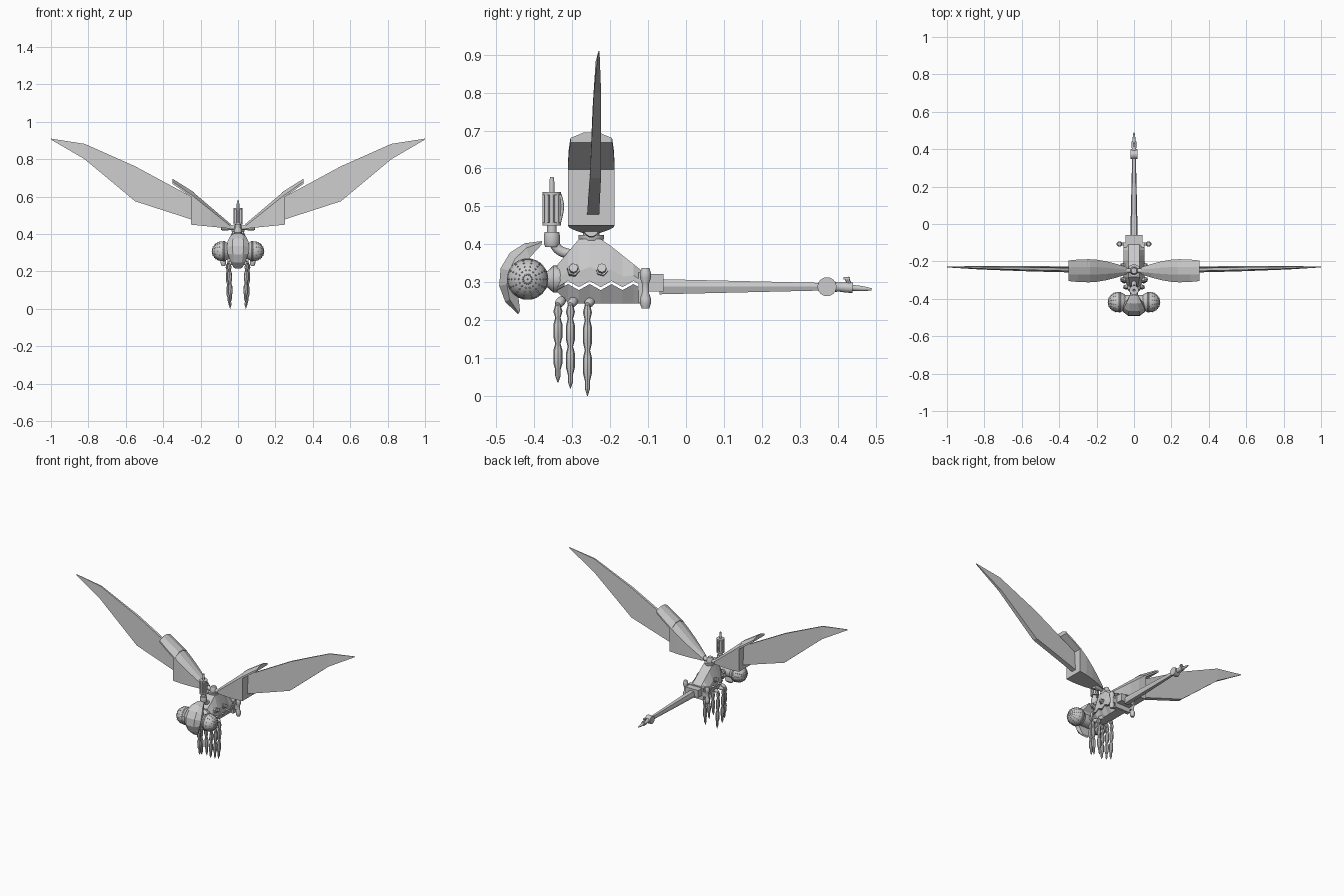
import bpy, bmesh
from math import cos, sin, pi, tau
from mathutils import Vector, Matrix

if "Cube" in bpy.data.objects:
    bpy.data.objects.remove(bpy.data.objects["Cube"])

shade = (.6, .6, .6, 1)
grey = bpy.data.materials.new("plain grey")
grey.use_nodes = True
grey.diffuse_color = shade
grey.node_tree.nodes["Principled BSDF"].inputs["Base Color"].default_value = shade


def add_object(name, data, mirror=False):
    """Put mesh or curve data in the scene, mirrored left to right when asked."""
    data.materials.append(grey)
    part = bpy.data.objects.new(name, data)
    bpy.context.collection.objects.link(part)
    if mirror:
        part.modifiers.new("Mirror", "MIRROR").use_mirror_merge = False
    return part


def finish(name, bm, mirror=False, smooth=False):
    bmesh.ops.recalc_face_normals(bm, faces=bm.faces)
    mesh = bpy.data.meshes.new(name)
    bm.to_mesh(mesh)
    bm.free()
    part = add_object(name, mesh, mirror)
    if smooth:
        bpy.ops.object.select_all(action="DESELECT")
        part.select_set(True)
        bpy.context.view_layer.objects.active = part
        bpy.ops.object.shade_smooth_by_angle(angle=pi / 5)


def loft(name, rings, mirror=False, smooth=False):
    """Skin a row of closed rings and cap both ends."""
    bm = bmesh.new()
    rows = [[bm.verts.new(point) for point in ring] for ring in rings]
    for near, far in zip(rows, rows[1:]):
        for i in range(len(near)):
            bm.faces.new((near[i - 1], near[i], far[i], far[i - 1]))
    bm.faces.new(rows[0])
    bm.faces.new(rows[-1])
    finish(name, bm, mirror, smooth)


def turned(name, start, end, radii, sides=12, mirror=False):
    """Round part whose radii are spaced evenly from start to end."""
    start, end = Vector(start), Vector(end)
    side = (end - start).orthogonal().normalized()
    other = (end - start).normalized().cross(side)
    rings = []
    for step, radius in enumerate(radii):
        centre = start.lerp(end, step / (len(radii) - 1))
        angles = [tau * i / sides for i in range(sides)]
        rings.append([centre + radius * (side * cos(a) + other * sin(a)) for a in angles])
    loft(name, rings, mirror, smooth=True)


def upright(name, y, bottom, top, radii, x=0, mirror=False):
    turned(name, (x, y, bottom), (x, y, top), radii, mirror=mirror)


def box(name, low, high, mirror=False):
    (left, front, bottom), (right, back, top) = low, high
    loft(name, [[(left, y, bottom), (right, y, bottom), (right, y, top), (left, y, top)]
                for y in (front, back)], mirror)


def tube(name, points, radius):
    curve = bpy.data.curves.new(name, "CURVE")
    curve.dimensions = "3D"
    curve.bevel_depth = radius
    curve.use_fill_caps = True
    spline = curve.splines.new("BEZIER")
    spline.bezier_points.add(len(points) - 1)
    for knot, point in zip(spline.bezier_points, points):
        knot.co = point
        knot.handle_left_type = knot.handle_right_type = "AUTO"
    add_object(name, curve)


# Body shells that meet at a zigzag seam
upper, lower = [], []
nose, body_length, stations = -.34, .23, 9
for i in range(stations):
    along = body_length * i / (stations - 1)
    y = nose + along
    seam = .303 if i % 2 else .287
    top = min(.414, .345 + 1.2 * along, .325 + .8 * (body_length - along))
    bottom = max(.244, .275 - along)
    wide = min(.055, .03 + along / 2)
    narrow = wide * .55
    shoulder = seam + (top - seam) / 3
    upper.append([(-wide, y, seam), (-wide, y, shoulder), (-narrow, y, top),
                  (narrow, y, top), (wide, y, shoulder), (wide, y, seam)])
    rim = seam - .008
    lower.append([(-wide, y, rim), (-narrow, y, bottom), (narrow, y, bottom), (wide, y, rim)])
loft("upper_body", upper)
loft("lower_body", lower)

# Side bolts
for y in (-.297, -.222):
    start, end = Vector((.04, y, .328)), Vector((.07, y, .338))
    turned("bolt_nut", start, start.lerp(end, .6), [.017, .017], 6, mirror=True)
    turned("bolt_pin", start, end, [.012, .012], 8, mirror=True)

# Rear collar with clamps and pins
box("rear_collar", (-.055, -.125, .245), (.055, -.1, .325))
box("collar_step", (-.045, -.105, .275), (.045, -.06, .322))
box("collar_arm", (.05, -.115, .27), (.08, -.1, .3), mirror=True)
pin_thin, pin_fat = .01, .015
upright("collar_pin", -.107, .23, .338, [pin_thin, pin_fat, pin_fat, pin_thin, pin_thin,
                                         pin_thin, pin_fat, pin_fat, pin_thin], x=.078, mirror=True)

# Tail boom, joint and stinger
boom_height = .288
boom = []
for y, half in ((-.07, .02), (.36, .01)):
    flat = half * .7
    boom.append([(-flat, y, boom_height - half), (flat, y, boom_height - half),
                 (half, y, boom_height), (flat, y, boom_height + half),
                 (-flat, y, boom_height + half), (-half, y, boom_height)])
loft("tail_boom", boom)
turned("tail_joint", (-.018, .372, boom_height), (.018, .372, boom_height), [.025, .025], 24)
turned("stinger_sleeve", (0, .385, boom_height), (0, .44, .285), [.016, .012, .014, .014])
turned("stinger", (0, .44, .285), (0, .49, .281), [.008, .007, .003])
turned("stinger_hook", (0, .432, .293), (0, .423, .312), [.006, .006], 8)
box("hook_tip", (-.006, .415, .307), (.006, .433, .314))

# Neck
turned("neck", (0, -.38, .308), (0, -.32, .308), [.02, .022, .036, .036, .03], 14)

# Crescent face plate swept along an arc
plate, steps = [], 6
for i in range(steps + 1):
    swell = sin(pi * i / steps)
    angle = pi * (.47 + .86 * i / steps)
    wide = .022 + .038 * swell

    def on_arc(x, depth):
        reach = .104 - depth
        return x, reach * cos(angle) - .39, reach * sin(angle) + .305

    thick = .01 + .06 * swell
    plate.append([on_arc(-wide, thick / 3), on_arc(-wide / 2, 0), on_arc(wide / 2, 0),
                  on_arc(wide, thick / 3), on_arc(wide, thick), on_arc(-wide, thick)])
loft("face_plate", plate)

# Eyes: axle, rim, dome and studs on the dome's grid
eye = Vector((.085, -.418, .308))
across = Vector((1, 0, 0))
turned("eye_axle", eye - across * eye.x, eye, [.038, .038], 20, mirror=True)
turned("eye_rim", eye - across * .02, eye, [.05, .055, .055, .05], 20, mirror=True)
dome, studs = bmesh.new(), bmesh.new()
bmesh.ops.create_uvsphere(dome, u_segments=14, v_segments=14, radius=.054,
                          matrix=Matrix.Translation(eye) @ Matrix.Rotation(pi / 2, 4, "Y"))
for vert in dome.verts:
    if vert.co.x > eye.x + .01:
        bmesh.ops.create_icosphere(studs, subdivisions=1, radius=.0025,
                                   matrix=Matrix.Translation(vert.co))
finish("eye_dome", dome, mirror=True, smooth=True)
finish("eye_studs", studs, mirror=True)

# Upright turret with a ring of barrels, hose and pipe
turret = -.354
upright("turret_base", turret, .393, .432, [.018, .022, .022, .022, .02])
upright("turret_neck", turret, .43, .455, [.013, .013])
upright("turret_core", turret, .45, .535, [.014, .014])
for bottom in (.45, .53):
    upright("turret_ring", turret, bottom, bottom + .008, [.025, .025])
upright("turret_tip", turret, .53, .578, [.007, .007, .007, .005])
for i in range(8):
    angle = tau * i / 8
    upright("turret_barrel", turret + .019 * sin(angle), .455, .532, [.006, .006], x=.019 * cos(angle))
tube("feed_hose", [(0, -.35, .405), (0, -.335, .385), (0, -.3, .372)], .013)
tube("side_pipe", [(0, -.333, .532), (0, -.327, .5), (0, -.335, .455)], .005)

# Three legs on each side
fat, thin, tip = .012, .007, .001
for y, x, foot in ((-.338, .047, .035), (-.305, .055, .02), (-.26, .05, 0)):
    knee = Vector((x, y, .24))
    turned("leg_joint", knee + Vector((-x / 2, .01, .012)), knee, [fat, fat, fat, thin], mirror=True)
    turned("leg", knee, (x - .008, y, foot),
           [thin, fat, thin, fat, fat, fat, thin, fat, fat, fat, thin, thin, tip], 8, mirror=True)

# Wing hub
wing_y = -.25
upright("hub_base", wing_y, .405, .425, [.03, .035, .035])
upright("hub_post", wing_y, .42, .457, [.022, .022, .015])
turned("wing_root", (0, wing_y, .432), (.09, wing_y, .44), [.012, .012, .02, .02], mirror=True)


def cover_ring(x, bottom, side, ridge, wide):
    """Section of a wing cover: flat below, rounded ridge above."""
    crest = wide / 3
    return [(x, wing_y - wide, bottom), (x, wing_y + wide, bottom), (x, wing_y + wide, side),
            (x, wing_y + crest, ridge), (x, wing_y - crest, ridge), (x, wing_y - wide, side)]


# Wing covers, each a wedge with an overhanging hood
wedge, hood = [], []
for i in range(5):
    x = .04 + .21 * i / 4
    wide = .02 + .042 * sin(pi / 8 * i)
    wedge.append(cover_ring(x, .425 + x / 10, .41 + .8 * x, .42 + .85 * x, wide))
for x, wide in ((.235, .062), (.3, .06), (.35, .055)):
    floor = .42 + .71 * x
    hood.append(cover_ring(x, floor, floor + .012, .475 + .63 * x, wide))
loft("wing_cover", wedge, mirror=True)
loft("cover_hood", hood, mirror=True)

# Wing blades: reach, trailing height, leading height
blade = []
for x, trailing, leading in ((.1, .45, .5), (.25, .478, .6), (.55, .575, .762),
                             (.82, .8, .882), (1, .905, .91)):
    y = wing_y + x / 50
    thick = .016 - .014 * x ** 4
    blade.append([(x, y - thick, trailing), (x, y + thick, trailing),
                  (x, y + thick / 2, leading), (x, y - thick / 2, leading)])
loft("wing_blade", blade, mirror=True)
